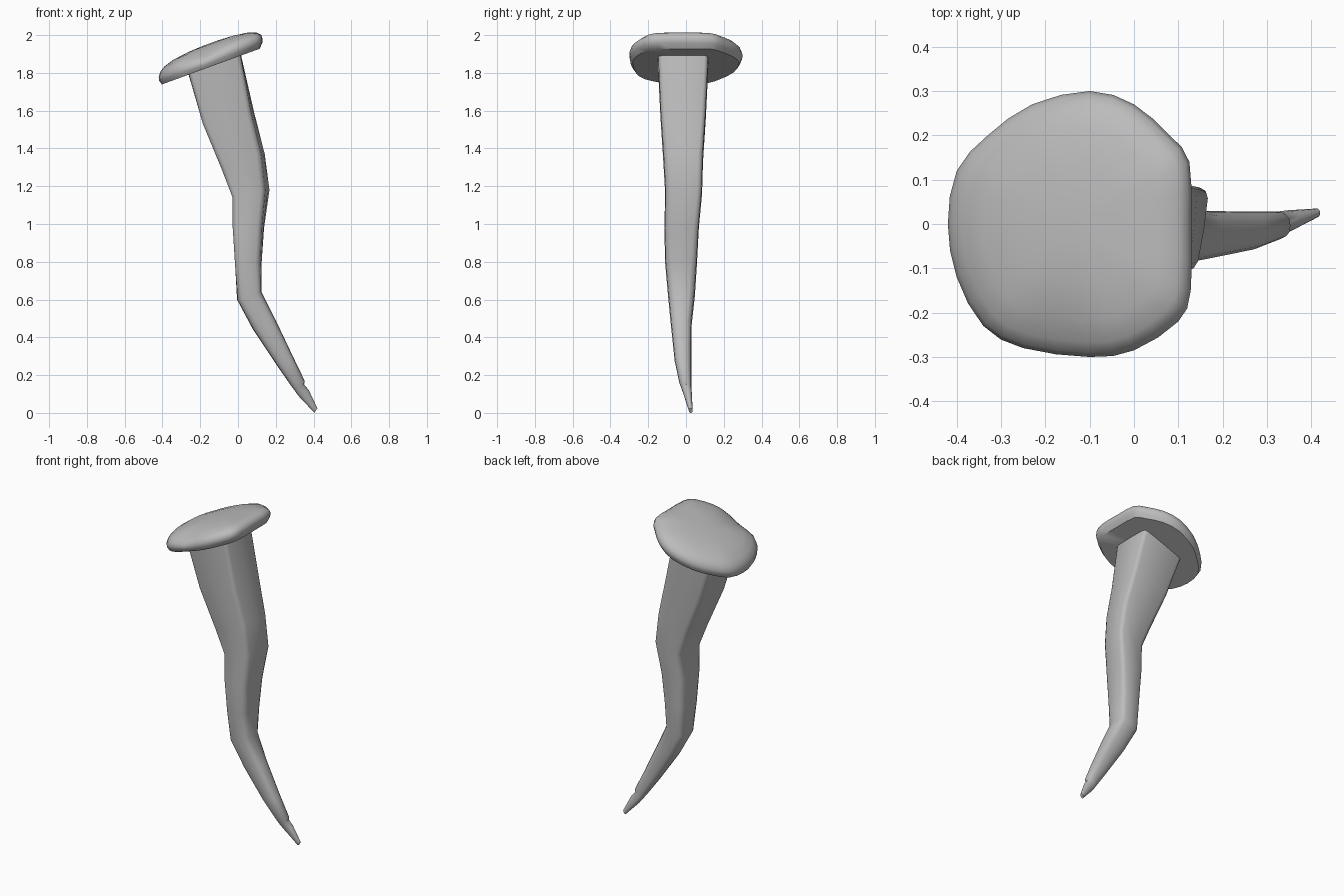
import bpy
import bmesh
import math
from mathutils import Vector

cube = bpy.data.objects.get("Cube")
if cube:
    bpy.data.objects.remove(cube)

# Single worn metal colour
metal = bpy.data.materials.new("grey iron")
metal.use_nodes = True
GREY = (0.5, 0.5, 0.5, 1)
metal.diffuse_color = GREY
metal.node_tree.nodes["Principled BSDF"].inputs["Base Color"].default_value = GREY


def loft(name, rings, sharp_angle):
    """Skin a list of equal-length point rings and cap both ends."""
    bm = bmesh.new()
    loops = [[bm.verts.new(p) for p in ring] for ring in rings]
    count = len(loops[0])
    for a, b in zip(loops, loops[1:]):
        for i in range(count):
            j = (i + 1) % count
            bm.faces.new((a[i], a[j], b[j], b[i]))
    bm.faces.new(loops[0])
    bm.faces.new(loops[-1])
    bmesh.ops.recalc_face_normals(bm, faces=bm.faces)
    mesh = bpy.data.meshes.new(name)
    bm.to_mesh(mesh)
    bm.free()
    mesh.materials.append(metal)
    obj = bpy.data.objects.new(name, mesh)
    bpy.context.collection.objects.link(obj)
    bpy.ops.object.select_all(action="DESELECT")
    obj.select_set(True)
    bpy.context.view_layer.objects.active = obj
    bpy.ops.object.shade_smooth_by_angle(angle=math.radians(sharp_angle))
    return obj


def smooth_outline(points):
    """Double the points of a closed outline along a flowing curve."""
    out = []
    n = len(points)
    for i in range(n):
        p0, p1, p2, p3 = (Vector(points[(i + k) % n]) for k in (-1, 0, 1, 2))
        out += [p1, (p1 + p2) * 0.5625 - (p0 + p3) * 0.0625]
    return out


def section(left, right, y0, y1, power, skew, count=16):
    """Rounded square ring between a left and a right (x, z) edge point."""
    ring = []
    for i in range(count):
        t = math.tau * i / count
        u, v = (math.copysign(abs(f) ** (2 / power), f)
                for f in (math.cos(t), math.sin(t)))
        k = (u + 1) / 2
        ring.append((left[0] + (right[0] - left[0]) * k + skew * v,
                     (y0 + y1) / 2 + v * (y1 - y0) / 2,
                     left[1] + (right[1] - left[1]) * k))
    return ring


# Bent shank: left edge, right edge, y range, squareness, skew
shank = [
    ((-0.27, 1.82), (0.01, 1.92), -0.15, 0.12, 12, 0.0),
    ((-0.18, 1.53), (0.08, 1.59), -0.135, 0.105, 9, 0.01),
    ((-0.08, 1.29), (0.135, 1.37), -0.12, 0.09, 7, 0.012),
    ((-0.02, 1.14), (0.158, 1.18), -0.11, 0.085, 6, 0.015),
    ((-0.025, 0.98), (0.135, 0.98), -0.115, 0.068, 5, 0.008),
    ((-0.015, 0.78), (0.125, 0.80), -0.11, 0.058, 4, 0.005),
    ((-0.005, 0.60), (0.125, 0.64), -0.095, 0.047, 3.5, 0.0),
    ((0.08, 0.44), (0.20, 0.49), -0.08, 0.03, 3, 0.0),
    ((0.20, 0.26), (0.295, 0.29), -0.06, 0.028, 2.6, 0.0),
    ((0.28, 0.145), (0.353, 0.17), -0.035, 0.028, 2.4, 0.0),
    ((0.295, 0.125), (0.35, 0.15), -0.027, 0.028, 2.4, 0.0),
    ((0.32, 0.09), (0.375, 0.12), -0.015, 0.031, 2.2, 0.0),
    ((0.405, 0.0), (0.42, 0.025), 0.015, 0.035, 2, 0.0),
]
loft("shank", [section(*row) for row in shank], 45)

# Tilted, hammered head: outline seen from above
outline = smooth_outline([
    (-0.42, 0), (-0.40, 0.12), (-0.33, 0.20), (-0.23, 0.27),
    (-0.10, 0.30), (0, 0.27), (0.08, 0.20), (0.125, 0.14),
    (0.13, 0), (0.128, -0.15), (0.10, -0.22), (0, -0.285),
    (-0.10, -0.30), (-0.25, -0.28), (-0.34, -0.23), (-0.40, -0.12)])
centre = Vector((-0.145, 0))
dent = Vector((-0.18, -0.28))

# Ring scale and height above the flat, sloping underside
profile = [(0.5, 0), (0.94, 0), (0.99, 0.025), (1.0, 0.045), (0.97, 0.07),
           (0.89, 0.09), (0.72, 0.108), (0.45, 0.12), (0.15, 0.125)]
head = []
for scale, height in profile:
    ring = []
    for p in outline:
        q = centre + (p - centre) * scale
        drop = 0.25 * height * math.exp(-(q - dent).length_squared / 0.006)
        ring.append((q.x, q.y, 1.74 + 0.365 * (q.x + 0.40) + height - drop))
    head.append(ring)
loft("head", head, 45)
